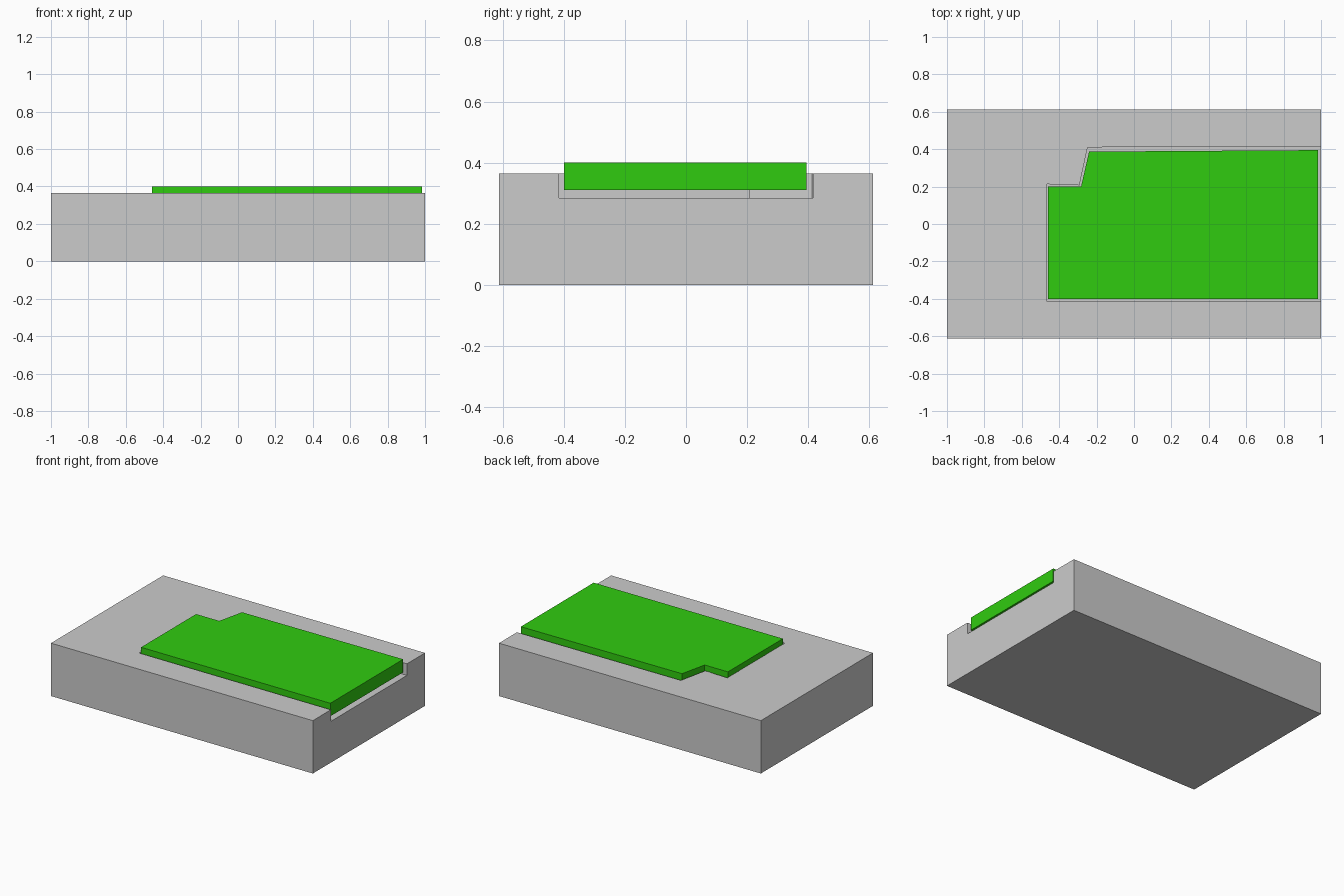
import bpy, bmesh

if "Cube" in bpy.data.objects:
    bpy.data.objects.remove(bpy.data.objects["Cube"])


def prism(name, outline, z0, z1):
    """Extrude an anticlockwise XY outline from z0 to z1."""
    bm = bmesh.new()
    face = bm.faces.new([bm.verts.new((x, y, z0)) for x, y in outline])
    top = bmesh.ops.extrude_face_region(bm, geom=[face], use_keep_orig=True)["geom"]
    for v in top:
        if isinstance(v, bmesh.types.BMVert):
            v.co.z = z1
    bmesh.ops.recalc_face_normals(bm, faces=bm.faces[:])
    mesh = bpy.data.meshes.new(name)
    bm.to_mesh(mesh)
    bm.free()
    obj = bpy.data.objects.new(name, mesh)
    bpy.context.collection.objects.link(obj)
    return obj


# Block
block = prism("block", [(-1, -0.612), (1, -0.612), (1, 0.612), (-1, 0.612)], 0, 0.365)

# Notched slot, open on the right side
slot = prism("slot_cutter", [(-0.465, -0.415), (1.1, -0.415), (1.1, 0.416),
                             (-0.248, 0.41), (-0.292, 0.207), (-0.465, 0.213)], 0.285, 0.5)
slot.hide_render = True
cut = block.modifiers.new("slot", 'BOOLEAN')
cut.operation = 'DIFFERENCE'
cut.solver = 'EXACT'
cut.object = slot
bpy.context.view_layer.objects.active = block
bpy.ops.object.modifier_apply(modifier=cut.name)
bpy.data.objects.remove(slot)

# Green plate sitting in the slot with a small gap all round
plate = prism("plate", [(-0.46, -0.4), (0.985, -0.4), (0.985, 0.395),
                        (-0.24, 0.387), (-0.283, 0.2), (-0.46, 0.2)], 0.31, 0.40)
green = bpy.data.materials.new("green")
green.diffuse_color = (0.03, 0.6, 0.005, 1)
green.use_nodes = True
green.node_tree.nodes["Principled BSDF"].inputs["Base Color"].default_value = green.diffuse_color
plate.data.materials.append(green)
